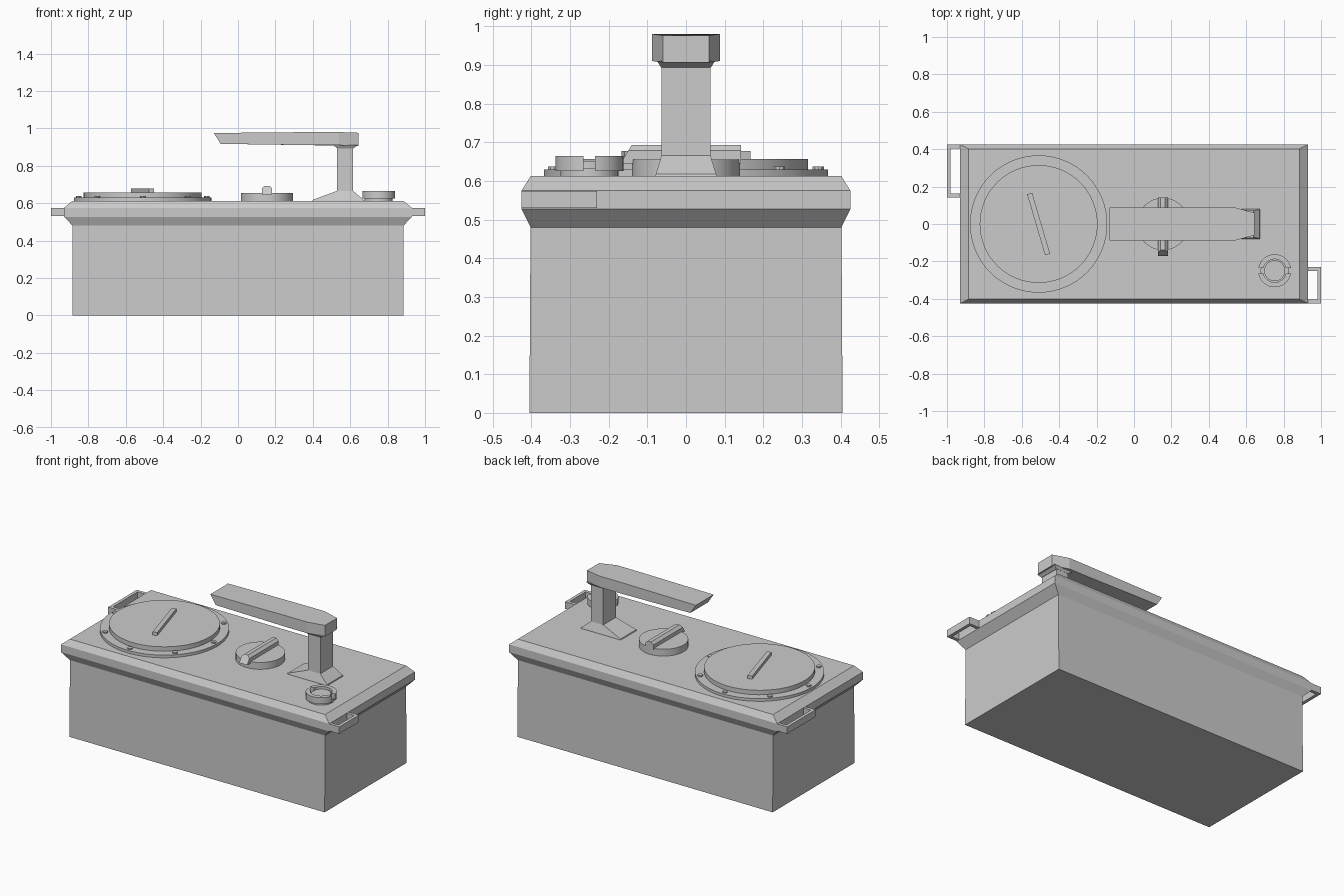
import bpy, bmesh
from math import radians, cos, sin, atan2, pi

if "Cube" in bpy.data.objects:
    bpy.data.objects.remove(bpy.data.objects["Cube"])


def loft(name, rings):
    """Closed solid skinned through matching rings of points."""
    bm = bmesh.new()
    vs = [[bm.verts.new(p) for p in ring] for ring in rings]
    n = len(vs[0])
    for a, b in zip(vs, vs[1:]):
        for i in range(n):
            bm.faces.new((a[i], a[(i + 1) % n], b[(i + 1) % n], b[i]))
    bm.faces.new(vs[0][::-1])
    bm.faces.new(vs[-1])
    bmesh.ops.recalc_face_normals(bm, faces=bm.faces)
    me = bpy.data.meshes.new(name)
    bm.to_mesh(me)
    bm.free()
    ob = bpy.data.objects.new(name, me)
    bpy.context.collection.objects.link(ob)
    return ob


def rect(x0, x1, hy, z):
    return [(x0, -hy, z), (x1, -hy, z), (x1, hy, z), (x0, hy, z)]


def prism(name, outline, z0, z1):
    return loft(name, [[(x, y, z) for x, y in outline] for z in (z0, z1)])


def smooth(ob):
    bpy.ops.object.select_all(action='DESELECT')
    ob.select_set(True)
    bpy.context.view_layer.objects.active = ob
    bpy.ops.object.shade_smooth_by_angle(angle=radians(30))
    return ob


def disc(name, x, y, r, z0, z1, n=48):
    pts = [(x + r * cos(2 * pi * i / n), y + r * sin(2 * pi * i / n)) for i in range(n)]
    return smooth(prism(name, pts, z0, z1))


# Tank and flared worktop
loft("tank", [rect(-.885, .885, .405, 0), rect(-.885, .885, .402, .49)])
loft("worktop", [rect(-.885, .885, .402, .48), rect(-.93, .93, .425, .527),
                 rect(-.93, .93, .425, .575), rect(-.885, .885, .402, .612)])


# U-shaped rails at the ends
def rail(name, s, y0, y1):
    t = .02
    prism(name, [(s * .91, y0), (s * 1, y0), (s * 1, y1), (s * .91, y1),
                 (s * .91, y1 - t), (s * (1 - t), y1 - t),
                 (s * (1 - t), y0 + t), (s * .91, y0 + t)], .53, .574)


rail("left_rail", -1, .142, .425)
rail("right_rail", 1, -.425, -.23)

# Large round cover with bolts and grip bar
CX = -.51
disc("cover_flange", CX, 0, .367, .605, .629, 64)
disc("cover_plate", CX, 0, .315, .62, .657, 64)
for i in range(8):
    a = i * pi / 4
    disc(f"cover_bolt_{i + 1}", CX + .342 * cos(a), .342 * sin(a), .015, .62, .637, 10)
a = atan2(.34, -.1)
bar = [(CX + u * cos(a) - v * sin(a), u * sin(a) + v * cos(a))
       for u, v in ((-.17, -.014), (.17, -.014), (.17, .014), (-.17, .014))]
prism("cover_grip", bar, .65, .677)

# Middle dial with ridged grip
KX = .155
disc("dial", KX, 0, .14, .605, .655)
ridge = [(-.028, .645), (.028, .645), (.028, .678), (.012, .693), (-.012, .693), (-.028, .678)]
loft("dial_grip", [[(KX + x, y - (.025 * (.693 - z) / .04 if y < 0 else 0), z) for x, z in ridge]
                   for y in (-.14, .142)])

# Spout: footed post and flat arm
loft("spout_post", [rect(.395, .675, .08, .605), rect(.4, .672, .078, .618),
                    rect(.53, .615, .063, .666), rect(.53, .615, .063, .897)])
loft("spout_collar", [rect(.53, .617, .064, .893), rect(.51, .64, .075, .91)])


def arm(z_tip, x_tip, z):
    return [(x_tip, -.088, z_tip), (.4, -.088, z), (.54, -.088, z), (.645, -.06, z - .004),
            (.645, .06, z - .004), (.54, .088, z), (.4, .088, z), (x_tip, .088, z_tip)]


loft("spout_arm", [arm(.917, -.092, .91), arm(.975, -.13, .98)])

# Small port with split ring
PX, PY = .752, -.25
disc("port_base", PX, PY, .075, .605, .632)
disc("port_core", PX, PY, .056, .62, .652)
for k, name in enumerate(("port_ring_back", "port_ring_front")):
    pts = []
    for r, order, gap in ((.088, 1, 10), (.062, -1, 14)):
        arc = [radians(gap + (180 - 2 * gap) * i / 20) + k * pi for i in range(21)][::order]
        pts += [(PX + r * cos(t), PY + r * sin(t)) for t in arc]
    smooth(prism(name, pts, .625, .665))
